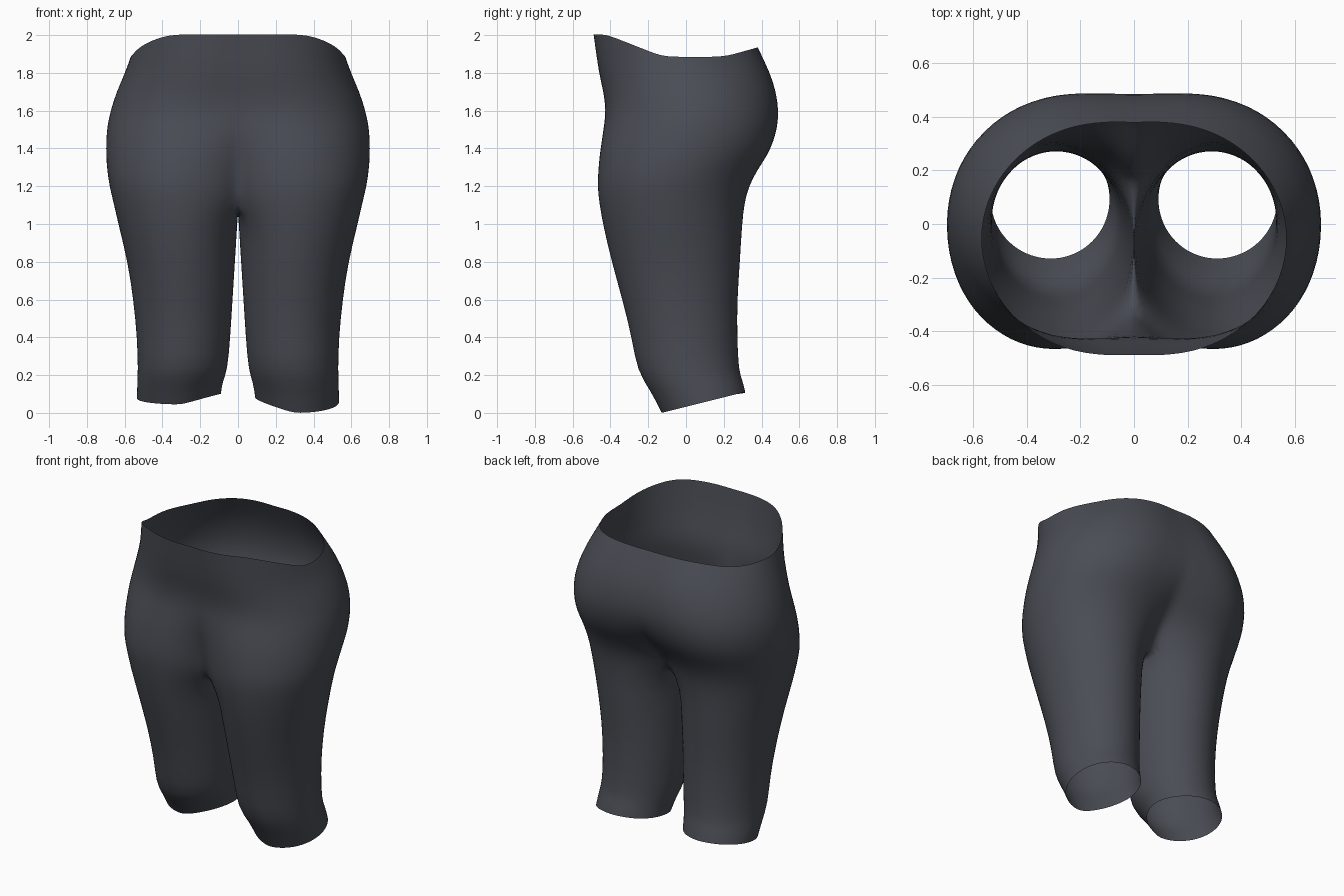
import bpy, bmesh, math

if "Cube" in bpy.data.objects:
    bpy.data.objects.remove(bpy.data.objects["Cube"])

fabric = bpy.data.materials.new("dark slate fabric")
fabric.diffuse_color = (0.068, 0.074, 0.09, 1)
fabric.use_nodes = True
fabric.node_tree.nodes["Principled BSDF"].inputs["Base Color"].default_value = fabric.diffuse_color

# Leg rings: z, outer x, middle x, inner x, front y, back y
LEG = [(0.00, .535, .31, .09, -.13, .315), (0.10, .535, .305, .08, -.19, .30),
       (0.22, .53, .30, .055, -.26, .28), (0.40, .535, .29, .04, -.288, .272),
       (0.60, .555, .29, .028, -.338, .272), (0.80, .585, .30, .015, -.395, .287),
       (1.00, .635, .30, .003, -.442, .298), (1.12, .662, .30, 0, -.462, .312)]
# Hip rings: z, outer x, middle x, front y, back y, front and back cleft angle
HIP = [(1.20, .682, .30, -.470, .335, 46, 44), (1.28, .694, .29, -.466, .375, 40, 34),
       (1.36, .70, .28, -.459, .43, 33, 25), (1.44, .70, .26, -.447, .465, 24, 16),
       (1.52, .694, .23, -.434, .485, 15, 9), (1.60, .677, .20, -.424, .49, 8, 6),
       (1.70, .645, .17, -.436, .477, 5, 5), (1.80, .60, .14, -.462, .445, 4, 4),
       (1.90, .57, .10, -.489, .38, 4, 4)]
CLEFT = 50
INNER, OUTER = 5, 18


def spread(a, b, n):
    return [a + (b - a) * i / n for i in range(n)]


def arc(outer, mid, inner_f, inner_b, yf, yb, bf, bb):
    """Points from the front centre line round the outside to the back centre line."""
    angles = (spread(-90 - bf, -90, INNER) + spread(-90, 90, OUTER)
              + spread(90, 90 + bb, INNER) + [90 + bb])
    cy, ry = (yf + yb) / 2, (yb - yf) / 2
    pts = []
    for a in angles:
        c, s = math.cos(math.radians(a)), math.sin(math.radians(a))
        r = outer - mid if c >= 0 else (inner_f if s < 0 else inner_b)
        pts.append((mid + r * c, cy + ry * s))
    return pts


def hem_z(x, y, side):
    t = max(0, min(1, (y + .13) / .44))
    bow = .05 * max(0, (.3 - x) / .2)
    return .11 * t + bow * (1 - t) if side > 0 else .045 + .06 * t + bow * (1 - t)


def waist_z(y):
    front = max(0, min(1, (-.12 - y) / .30))
    back = max(0, min(1, (y - .2) / .18))
    return 1.885 + .118 * front + .05 * back


def bridge(bm, a, b, closed):
    for i in range(len(a) if closed else len(a) - 1):
        j = (i + 1) % len(a)
        bm.faces.new((a[i], a[j], b[j], b[i]))


bm = bmesh.new()
for side in (1, -1):
    rings = []
    # Legs: closed tubes, with the inner thigh completing each arc
    for k, (z, outer, mid, inner, yf, yb) in enumerate(LEG):
        top = k == len(LEG) - 1
        s = math.sin(math.radians(CLEFT))
        r = mid / s if top else mid - inner
        pts = arc(outer, mid, r, r, yf, yb, CLEFT, CLEFT)
        n_arc = len(pts)
        cy, ry = (yf + yb) / 2, (yb - yf) / 2
        for a in spread(90 + CLEFT, 270 - CLEFT, 8)[1:]:
            x = 0 if top else mid + r * math.cos(math.radians(a))
            pts.append((x, cy + ry * math.sin(math.radians(a))))
        ring = []
        for i, (x, y) in enumerate(pts):
            h = hem_z(x, y, side) if k == 0 else z
            if k == 1:
                h = .12 + hem_z(x, y, side) * .5
            if top and i >= n_arc:      # saddle of the crotch
                h -= .05 * math.sin(math.pi * (i - n_arc + 1) / 8)
            ring.append(bm.verts.new((side * x, y, h)))
        rings.append(ring)
    for a, b in zip(rings, rings[1:]):
        bridge(bm, a, b, True)
    # Hips: half rings meeting on the centre line
    prev = rings[-1][:n_arc]
    for z, outer, mid, yf, yb, bf, bb in HIP:
        pts = arc(outer, mid, mid / math.sin(math.radians(bf)),
                  mid / math.sin(math.radians(bb)), yf, yb, bf, bb)
        ring = [bm.verts.new((side * x, y, waist_z(y) if z == 1.90 else z)) for x, y in pts]
        bridge(bm, prev, ring, False)
        prev = ring

# Join the halves along the centre seam only
seam = [v for v in bm.verts if abs(v.co.x) < 1e-5]
bmesh.ops.remove_doubles(bm, verts=seam, dist=1e-4)
bmesh.ops.recalc_face_normals(bm, faces=bm.faces)
# The waist front is a reliable outward reference for the open shell
ref = min(bm.faces, key=lambda f: f.calc_center_median().y)
if ref.normal.y > 0:
    bmesh.ops.reverse_faces(bm, faces=bm.faces)

mesh = bpy.data.meshes.new("fitted_shorts")
bm.to_mesh(mesh)
bm.free()
mesh.materials.append(fabric)
shorts = bpy.data.objects.new("fitted_shorts", mesh)
bpy.context.collection.objects.link(shorts)
for p in mesh.polygons:
    p.use_smooth = True
sub = shorts.modifiers.new("soft cloth", 'SUBSURF')
sub.levels = sub.render_levels = 1
